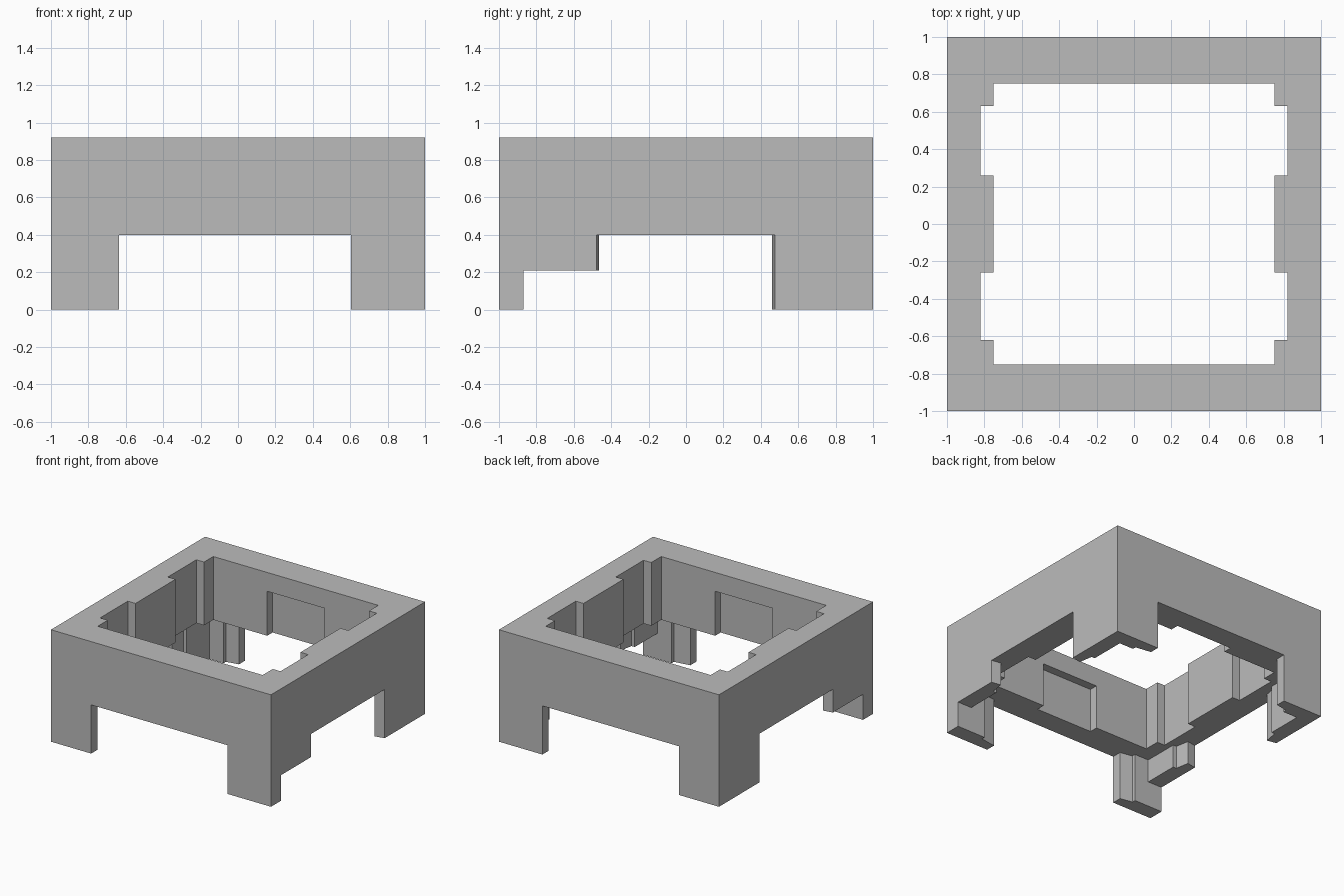
import bpy
import bmesh

cube = bpy.data.objects.get("Cube")
if cube:
    bpy.data.objects.remove(cube, do_unlink=True)

TOP, UNDER, STEP, LOW, HIGH = 0.92, 0.4, 0.21, -0.1, 1.1

grey = bpy.data.materials.new("grey plastic")
grey.use_nodes = True
grey.diffuse_color = (0.5, 0.5, 0.5, 1)
grey.node_tree.nodes["Principled BSDF"].inputs["Base Color"].default_value = (0.5, 0.5, 0.5, 1)


def prism(name, outline, z0, z1):
    """Extrude a plan outline upward from z0 to z1."""
    bm = bmesh.new()
    face = bm.faces.new([bm.verts.new((x, y, z0)) for x, y in outline])
    side = bmesh.ops.extrude_face_region(bm, geom=[face])["geom"]
    top = [v for v in side if isinstance(v, bmesh.types.BMVert)]
    bmesh.ops.translate(bm, vec=(0, 0, z1 - z0), verts=top)
    bmesh.ops.recalc_face_normals(bm, faces=bm.faces)
    mesh = bpy.data.meshes.new(name)
    bm.to_mesh(mesh)
    bm.free()
    mesh.materials.append(grey)
    obj = bpy.data.objects.new(name, mesh)
    bpy.context.collection.objects.link(obj)
    return obj


def box(name, x0, x1, y0, y1, z0, z1):
    return prism(name, [(x0, y0), (x1, y0), (x1, y1), (x0, y1)], z0, z1)


def mirrored(half, axis):
    """Close a half outline by reflecting it across an axis."""
    sx, sy = (-1, 1) if axis == "x" else (1, -1)
    return half + [(x * sx, y * sy) for x, y in reversed(half)]


frame = box("frame_with_legs", -1, 1, -1, 1, 0, TOP)

# Central opening, with recesses in its four walls
cutters = [
    box("opening", -0.75, 0.75, -0.75, 0.75, LOW, HIGH),
    box("back_side_recesses", -0.82, 0.82, 0.26, 0.63, LOW, HIGH),
    box("front_side_recesses", -0.82, 0.82, -0.62, -0.26, LOW, HIGH),
    box("end_recesses", -0.26, 0.26, -0.82, 0.82, LOW, 0.765),
    # Hollow behind the legs
    box("leg_hollow", -0.87, 0.87, -0.87, 0.87, LOW, UNDER),
]

# Front and back gaps between the legs, with thinned leg ends
end_gap = [(-0.74, 0.9), (-0.635, 0.92), (-0.635, HIGH),
           (0.605, HIGH), (0.605, 0.92), (0.74, 0.9)]
cutters.append(prism("end_gaps", mirrored(end_gap, "y"), LOW, UNDER))

# Side gaps, with thinned and slightly slanted leg ends
side_gap = [(0.9, -0.577), (0.92, -0.465), (HIGH, -0.495),
            (HIGH, 0.495), (0.92, 0.46), (0.9, 0.577)]
cutters.append(prism("side_gaps", mirrored(side_gap, "x"), LOW, UNDER))

# Raised step on the sides of the front legs
cutters.append(box("front_leg_step", -HIGH, HIGH, -0.87, -0.4, LOW, STEP))

for cutter in cutters:
    cutter.hide_render = True
    mod = frame.modifiers.new(cutter.name, "BOOLEAN")
    mod.operation = "DIFFERENCE"
    mod.solver = "EXACT"
    mod.object = cutter

# Bake the cuts and discard the cutters
bpy.context.view_layer.update()
graph = bpy.context.evaluated_depsgraph_get()
carved = bpy.data.meshes.new_from_object(frame.evaluated_get(graph))
frame.modifiers.clear()
frame.data = carved
for cutter in cutters:
    bpy.data.objects.remove(cutter, do_unlink=True)
